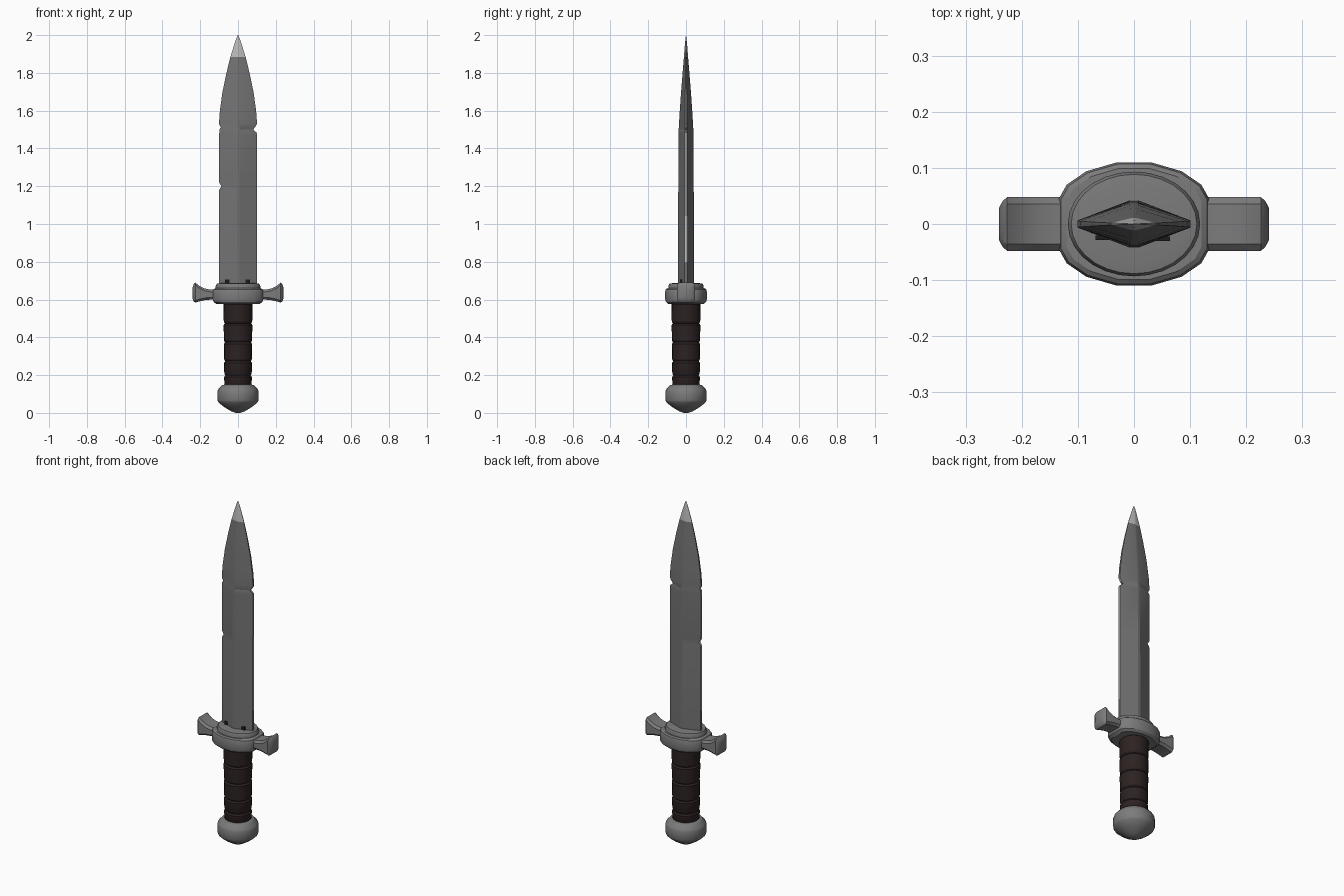
import bpy, bmesh, math

if "Cube" in bpy.data.objects:
    bpy.data.objects.remove(bpy.data.objects["Cube"])


def mat(name, r, g, b):
    m = bpy.data.materials.new(name)
    m.diffuse_color = (r, g, b, 1)
    m.use_nodes = True
    m.node_tree.nodes["Principled BSDF"].inputs["Base Color"].default_value = m.diffuse_color
    return m


STEEL = mat("blade steel", 0.17, 0.17, 0.17)
BRIGHT = mat("bright worn steel", 0.50, 0.50, 0.50)
IRON = mat("guard iron", 0.20, 0.20, 0.20)
LEATHER = mat("dark leather", 0.026, 0.016, 0.016)
BLACK = mat("dark stain", 0.012, 0.012, 0.012)


def loft(name, rings, mats, angle=30, bevel=0):
    """Skin a list of equal-length point rings, with closed ends."""
    bm = bmesh.new()
    vr = [[bm.verts.new(p) for p in ring] for ring in rings]
    n = len(vr[0])
    for a, b in zip(vr, vr[1:]):
        for i in range(n):
            j = (i + 1) % n
            bm.faces.new((a[i], a[j], b[j], b[i]))
    bm.faces.new(vr[0][::-1])
    bm.faces.new(vr[-1])
    bmesh.ops.remove_doubles(bm, verts=bm.verts, dist=1e-5)
    bmesh.ops.recalc_face_normals(bm, faces=bm.faces)
    me = bpy.data.meshes.new(name)
    bm.to_mesh(me)
    bm.free()
    ob = bpy.data.objects.new(name, me)
    bpy.context.collection.objects.link(ob)
    for m in mats:
        me.materials.append(m)
    if bevel:
        mod = ob.modifiers.new("bevel", "BEVEL")
        mod.width = bevel
        mod.segments = 2
        mod.limit_method = "ANGLE"
        mod.angle_limit = math.radians(40)
    bpy.ops.object.select_all(action="DESELECT")
    ob.select_set(True)
    bpy.context.view_layer.objects.active = ob
    bpy.ops.object.shade_smooth_by_angle(angle=math.radians(angle))
    return ob


def lathe(name, profile, material, n=24, sy=1, angle=30):
    return loft(name, [[(r * math.cos(2 * math.pi * i / n),
                         sy * r * math.sin(2 * math.pi * i / n), z)
                        for i in range(n)] for r, z in profile], [material], angle)


# Pommel
lathe("pommel", [(0.012, 0), (0.035, 0.008), (0.072, 0.03), (0.104, 0.056),
                 (0.109, 0.066), (0.109, 0.115), (0.104, 0.126),
                 (0.085, 0.146), (0.07, 0.15)], IRON, 20)

# Grip: leather bands separated by narrow grooves
grip = []
cuts = [0.145, 0.20, 0.275, 0.375, 0.475, 0.585]
for a, b in zip(cuts, cuts[1:]):
    r0, r1 = 0.07 + 0.01 * (a - 0.145), 0.073 + 0.01 * (b - 0.145)
    grip += [(r0 - 0.003, a), (r0 + 0.002, a + 0.008),
             (r1, b - 0.01), (r0 - 0.003, b - 0.001)]
lathe("grip", grip, LEATHER, 20)

# Guard centre: broad oval plate with slanted shoulders
quarter = [(0.134, 0.045), (0.120, 0.070), (0.085, 0.094), (0.030, 0.110)]
outline = (quarter + [(-x, y) for x, y in quarter[::-1]]
           + [(-x, -y) for x, y in quarter] + [(x, -y) for x, y in quarter[::-1]])
loft("guard_plate", [[(x * s, y * s, z) for x, y in outline] for s, z in
                     [(0.86, 0.577), (0.97, 0.588), (1, 0.60), (1, 0.642),
                      (0.97, 0.654), (0.90, 0.66)]], [IRON])

# Collar around the blade root
lathe("guard_collar", [(0.118, 0.64), (0.118, 0.672), (0.112, 0.684),
                       (0.09, 0.687)], IRON, 28, 0.79)

# Flared guard arms
sections = [(0.08, 0.048, 0.600, 0.653), (0.14, 0.048, 0.600, 0.652),
            (0.175, 0.048, 0.597, 0.658), (0.205, 0.048, 0.590, 0.672),
            (0.226, 0.048, 0.584, 0.690), (0.234, 0.041, 0.590, 0.682),
            (0.241, 0.028, 0.605, 0.662)]
for side, label in ((1, "right"), (-1, "left")):
    rings = []
    for x, y, lo, hi in sections:
        c = 0.012
        rings.append([(side * x, py, pz) for py, pz in
                      [(-y + c, lo), (y - c, lo), (y, lo + c), (y, hi - c),
                       (y - c, hi), (-y + c, hi), (-y, hi - c), (-y, lo + c)]])
    loft("guard_arm_" + label, rings, [IRON])

# Blade: diamond section with narrow flat edges, nicks and a leaf-shaped tip
# rows are z, right half width, left half width, half thickness
rows = [(0.66, .100, .100, .042), (0.80, .100, .100, .042),
        (1.18, .100, .100, .041), (1.20, .100, .088, .041),
        (1.22, .100, .100, .041), (1.475, .100, .100, .039),
        (1.485, .098, .099, .039), (1.50, .080, .099, .039),
        (1.512, .090, .091, .038), (1.53, .101, .101, .037),
        (1.60, .096, .096, .033), (1.70, .082, .082, .026),
        (1.80, .061, .061, .018), (1.885, .040, .040, .011),
        (1.95, .020, .020, .006), (1.985, .008, .008, .002),
        (2.0, .001, .001, .0008)]
rings = []
for z, r, l, t in rows:
    e = 0.16 * t
    rings.append([(r, -e, z), (r, e, z), (0.008 * r / .1, t, z), (-0.008 * l / .1, t, z),
                  (-l, e, z), (-l, -e, z), (-0.008 * l / .1, -t, z), (0.008 * r / .1, -t, z)])
blade = loft("blade", rings, [STEEL, BRIGHT], 20)
for f in blade.data.polygons:
    worn_edge = abs(f.normal.x) > 0.85 and 0.8 < f.center.z < 1.53
    if f.center.z > 1.89 or worn_edge:
        f.material_index = 1

# Dark stains where the blade meets the collar on the front
for i, x in enumerate((-0.055, 0.05)):
    y = -(0.042 - 0.38 * abs(x)) - 0.003
    pts = [(x - .014, y - .004), (x + .014, y - .004), (x + .014, y + .004), (x - .014, y + .004)]
    loft("stain_%d" % (i + 1), [[(px, py, z) for px, py in pts]
                                for z in (0.684, 0.705)], [BLACK])
